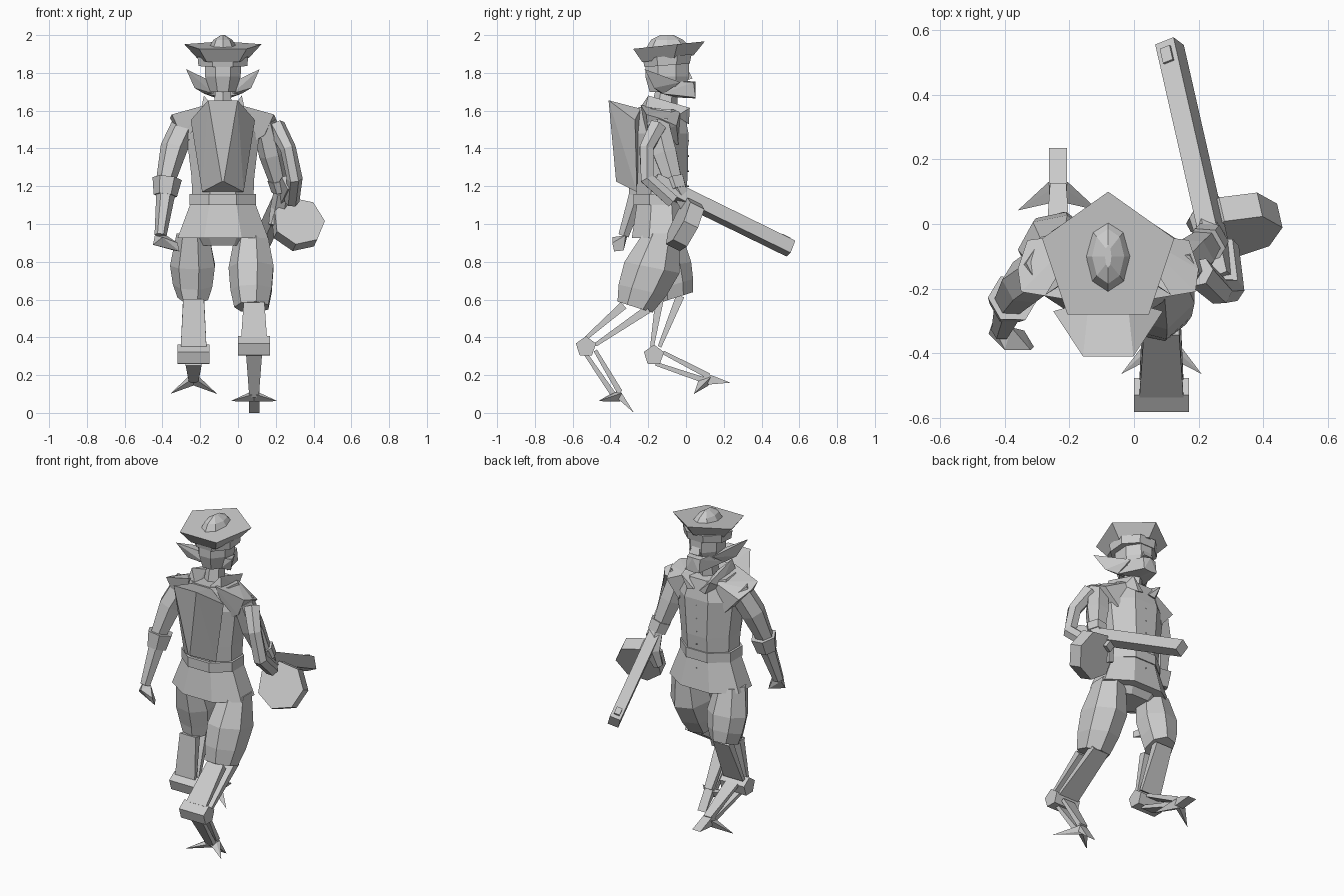
import bpy, bmesh, math
from mathutils import Vector

cube = bpy.data.objects.get("Cube")
if cube:
    bpy.data.objects.remove(cube, do_unlink=True)

grey = bpy.data.materials.new("plain_grey")
grey.use_nodes = True
tone = (0.6, 0.6, 0.6, 1)
grey.diffuse_color = tone
grey.node_tree.nodes["Principled BSDF"].inputs["Base Color"].default_value = tone

CX = -0.08  # middle of the body
SIDES = (("left", 1), ("right", -1))


def finish(name, bm):
    bmesh.ops.recalc_face_normals(bm, faces=bm.faces)
    mesh = bpy.data.meshes.new(name)
    bm.to_mesh(mesh)
    bm.free()
    mesh.materials.append(grey)
    obj = bpy.data.objects.new(name, mesh)
    bpy.context.collection.objects.link(obj)
    return obj


def hull(name, points):
    bm = bmesh.new()
    for p in points:
        bm.verts.new(p)
    bmesh.ops.convex_hull(bm, input=bm.verts)
    bmesh.ops.dissolve_limit(bm, angle_limit=0.03, verts=bm.verts, edges=bm.edges)
    return finish(name, bm)


def skin(name, loops):
    """Joins equal point loops into a closed skin."""
    bm = bmesh.new()
    rows = [[bm.verts.new(p) for p in loop] for loop in loops]
    n = len(rows[0])
    for a, b in zip(rows, rows[1:]):
        for i in range(n):
            j = (i + 1) % n
            bm.faces.new((a[i], a[j], b[j], b[i]))
    bm.faces.new(rows[0])
    bm.faces.new(rows[-1])
    return finish(name, bm)


def stack(name, n, rings, turn=0.5, x=CX):
    """Level rings: (y, z, x radius, y radius, rise towards +y)."""
    loops = []
    for y, z, rx, ry, rise in rings:
        angles = [math.tau * (i + turn) / n for i in range(n)]
        loops.append([(x + rx * math.cos(a), y + ry * math.sin(a),
                       z + rise * math.sin(a)) for a in angles])
    return skin(name, loops)


def limb(name, n, path):
    """Rings across a path: (x, y, z, radius)."""
    pts = [Vector(p[:3]) for p in path]
    loops = []
    for i, p in enumerate(pts):
        d = (pts[min(i + 1, len(pts) - 1)] - pts[max(i - 1, 0)]).normalized()
        u = d.cross((1, 0, 0)).normalized()
        v = d.cross(u)
        r = path[i][3]
        angles = [math.tau * (k + 0.5) / n for k in range(n)]
        loops.append([p + r * (u * math.cos(a) + v * math.sin(a)) for a in angles])
    return skin(name, loops)


def plate(name, x, start, end, w0, w1, t0, t1):
    """Slat between two (y, z) points, tapering in half width and thickness."""
    d = (Vector(end) - Vector(start)).normalized()
    hull(name, [(x + s * w, y - d.y * t * k, z + d.x * t * k)
                for (y, z), w, t in ((start, w0, t0), (end, w1, t1))
                for s in (-1, 1) for k in (-1, 1)])


# Hat: flared five-sided brim and faceted crown
stack("hat_brim", 5, [(-0.11, 1.873, 0.145, 0.15, 0.02), (-0.11, 1.945, 0.215, 0.21, 0.022)], 0.25)
stack("hat_crown", 8, [(-0.1, 1.935, 0.074, 0.115, 0.01), (-0.1, 1.975, 0.05, 0.085, 0),
                       (-0.1, 2.0, 0.01, 0.035, 0)], 0)

# Head, goggle band, nose and jaw with swept side whiskers
stack("head", 8, [(-0.1, 1.7, 0.075, 0.1, 0), (-0.1, 1.78, 0.102, 0.125, 0),
                  (-0.1, 1.89, 0.105, 0.125, 0)])
stack("goggle_band", 8, [(-0.1, 1.84, 0.14, 0.13, 0.01), (-0.1, 1.888, 0.145, 0.14, 0.012)])
hull("nose", [(CX + s * w, y, z) for s in (-1, 1) for w, y, z in
              ((0.02, 0, 1.84), (0.035, 0.035, 1.77), (0.03, 0, 1.76))])
for side, s in SIDES:
    hull(side + "_whisker", [(CX + s * x, y, z) for x, y, z in (
        (0, 0.05, 1.665), (0, 0.05, 1.755), (0.045, 0.05, 1.67), (0.045, 0.04, 1.75),
        (0, -0.05, 1.67), (0, -0.05, 1.75), (0.1, -0.13, 1.69), (0.09, -0.13, 1.76))])
    hull(side + "_whisker_tip", [(CX + s * x, y, z) for x, y, z in (
        (0.1, -0.12, 1.69), (0.05, -0.13, 1.69), (0.05, -0.12, 1.75),
        (0.08, -0.03, 1.75), (0.15, -0.17, 1.72), (0.195, -0.22, 1.82))])
    # Pointed collar flaps
    hull(side + "_collar", [(CX + s * x, y, z) for x, y, z in (
        (0.03, -0.26, 1.59), (0.1, -0.2, 1.68), (0.12, -0.22, 1.59), (0.07, -0.1, 1.64),
        (0.12, -0.05, 1.57), (0.1, 0.02, 1.615), (0.02, 0.01, 1.54), (0.06, 0.015, 1.53))])
    # Shoulder caps
    hull(side + "_shoulder_cap", [(CX + s * x, y, z) for x, y, z in (
        (0.09, -0.24, 1.63), (0.09, -0.03, 1.6), (0.27, -0.21, 1.58), (0.28, -0.14, 1.56),
        (0.25, -0.05, 1.52), (0.15, -0.2, 1.43), (0.16, -0.04, 1.42), (0.22, -0.2, 1.47))])

stack("neck", 6, [(-0.12, 1.58, 0.06, 0.07, 0), (-0.1, 1.72, 0.045, 0.06, 0)])

# Coat
stack("torso", 8, [(-0.13, 1.14, 0.175, 0.14, 0), (-0.13, 1.25, 0.18, 0.15, 0),
                   (-0.13, 1.48, 0.21, 0.155, 0), (-0.13, 1.61, 0.15, 0.13, -0.01)])
stack("belt", 8, [(-0.135, 1.1, 0.19, 0.155, 0), (-0.135, 1.16, 0.19, 0.155, 0)])
stack("coat_skirt", 8, [(-0.13, 0.925, 0.26, 0.17, 0), (-0.13, 1.11, 0.185, 0.14, 0)])
for z in (1.0, 1.05, 1.2, 1.28, 1.36, 1.44):
    hull("button", [(CX + a, y, z + b) for y in (0, 0.015)
                    for a, b in ((-0.004, 0), (0.004, 0), (0, 0.004), (0, -0.004))])

# Pack on the back
hull("back_pack", [(CX + s * x, y, z) for s in (-1, 1) for x, y, z in (
    (0.078, -0.41, 1.655), (0.17, -0.27, 1.55), (0.11, -0.26, 1.17),
    (0.005, -0.37, 1.225), (0.06, -0.24, 1.61))])

# Hanging arm
limb("right_upper_arm", 6, [(-0.27, -0.13, 1.55, 0.07), (-0.34, -0.18, 1.4, 0.072),
                            (-0.385, -0.24, 1.22, 0.05)])
limb("right_cuff", 6, [(-0.375, -0.23, 1.24, 0.078), (-0.385, -0.25, 1.15, 0.062)])
limb("right_forearm", 6, [(-0.38, -0.25, 1.18, 0.052), (-0.41, -0.33, 0.94, 0.032)])
hull("right_hand", [(-0.45, -0.34, 0.89), (-0.44, -0.31, 0.94), (-0.38, -0.32, 0.94),
                    (-0.4, -0.39, 0.93), (-0.32, -0.39, 0.9), (-0.31, -0.38, 0.855),
                    (-0.34, -0.33, 0.86)])

# Bent arm and the loop beside it
limb("left_upper_arm", 6, [(0.14, -0.15, 1.54, 0.065), (0.18, -0.11, 1.37, 0.07),
                           (0.225, -0.06, 1.2, 0.05)])
limb("left_cuff", 6, [(0.22, -0.07, 1.24, 0.065), (0.235, -0.05, 1.18, 0.06)])
limb("left_hand", 6, [(0.24, -0.05, 1.2, 0.045), (0.22, 0.02, 1.08, 0.05), (0.19, 0, 0.99, 0.03)])
limb("side_loop", 6, [(0.2, -0.15, 1.52, 0.05), (0.265, -0.21, 1.4, 0.042),
                      (0.3, -0.205, 1.24, 0.042), (0.285, -0.07, 1.12, 0.04)])

# Long square barrel, rolled a little, with a seven-sided drum
tail, tip = Vector((0.275, -0.17, 1.225)), Vector((0.11, 0.555, 0.87))
aim = (tip - tail).normalized()
level = aim.cross((0, 0, 1)).normalized()
rise = level.cross(aim)
roll = math.radians(20)
across = level * math.cos(roll) + rise * math.sin(roll)
lift = across.cross(aim)


def bar(name, a, b, w, h):
    hull(name, [p + across * w * i + lift * h * j for p in (a, b)
                for i in (-1, 1) for j in (-1, 1)])


bar("barrel", tail, tip, 0.032, 0.038)
sight = tip - aim * 0.05 + lift * 0.04
bar("barrel_sight", sight - aim * 0.025, sight + aim * 0.025, 0.017, 0.008)
grip = tail.lerp(tip, 0.33) - lift * 0.05
bar("barrel_grip", grip - aim * 0.03, grip + aim * 0.03, 0.025, 0.03)
hub = Vector((0.315, -0.005, 0.998))
skin("drum", [[hub + aim * t + 0.14 * (level * math.cos(a) + rise * math.sin(a))
               for a in [math.tau * k / 7 for k in range(7)]] for t in (-0.042, 0.042)])

# Breeches
breeches = {
    "left_breeches": (0.075, [(-0.13, 0.95, 0.09, 0.1, 0), (-0.18, 0.77, 0.125, 0.15, -0.03),
                              (-0.23, 0.65, 0.115, 0.13, -0.03), (-0.27, 0.56, 0.095, 0.095, -0.03)]),
    "right_breeches": (-0.235, [(-0.12, 0.95, 0.09, 0.1, 0), (-0.08, 0.78, 0.125, 0.11, 0.02),
                                (-0.06, 0.68, 0.11, 0.1, 0.03), (-0.055, 0.61, 0.085, 0.095, 0.03)])}
for name, (x, rings) in breeches.items():
    stack(name, 7, rings, 0.5, x)
stack("seat", 8, [(-0.13, 0.885, 0.15, 0.09, 0), (-0.13, 0.96, 0.22, 0.14, 0)])


def bird_leg(side, x, ankle, shins, shanks, heel, toe, spread):
    """Slatted shin and shank, ankle block and three-toed foot in (y, z)."""
    for i, (a, b) in enumerate(shins):
        plate(f"{side}_shin_slat_{i}", x, a, b, 0.055, 0.068, 0.022, 0.01)
    for i, (a, b) in enumerate(shanks):
        plate(f"{side}_shank_slat_{i}", x, a, b, 0.042, 0.025, 0.01, 0.015)
    ring = [math.tau * k / 5 + 0.3 for k in range(5)]
    skin(side + "_ankle", [[(x + w, ankle[0] + 0.056 * math.cos(a), ankle[1] + 0.056 * math.sin(a))
                            for a in ring] for w in (-0.085, 0.085)])
    y, z = heel
    hull(side + "_middle_toe", [(x + s * 0.028, *p) for s in (-1, 1)
                                for p in (heel, (y - 0.04, z - 0.02), (y, z - 0.055), toe)])
    for s in (-1, 1):
        hull(side + "_side_toe", [(x + s * 0.125, *spread), (x, *heel), (x, y - 0.05, z - 0.02),
                                  (x + s * 0.03, y + 0.01, z - 0.015), (x, y, z - 0.06),
                                  (x + s * 0.03, y - 0.01, z - 0.05)])


bird_leg("left", 0.085, (-0.53, 0.35),
         [((-0.33, 0.57), (-0.53, 0.395)), ((-0.2, 0.55), (-0.48, 0.36))],
         [((-0.53, 0.31), (-0.38, 0.09)), ((-0.48, 0.33), (-0.35, 0.11))],
         (-0.35, 0.12), (-0.275, 0), (-0.465, 0.062))
bird_leg("right", -0.235, (-0.17, 0.305),
         [((-0.14, 0.6), (-0.18, 0.35)), ((-0.03, 0.62), (-0.14, 0.35))],
         [((-0.16, 0.26), (0.09, 0.175)), ((-0.12, 0.32), (0.12, 0.195))],
         (0.12, 0.205), (0.235, 0.16), (0.042, 0.1))
